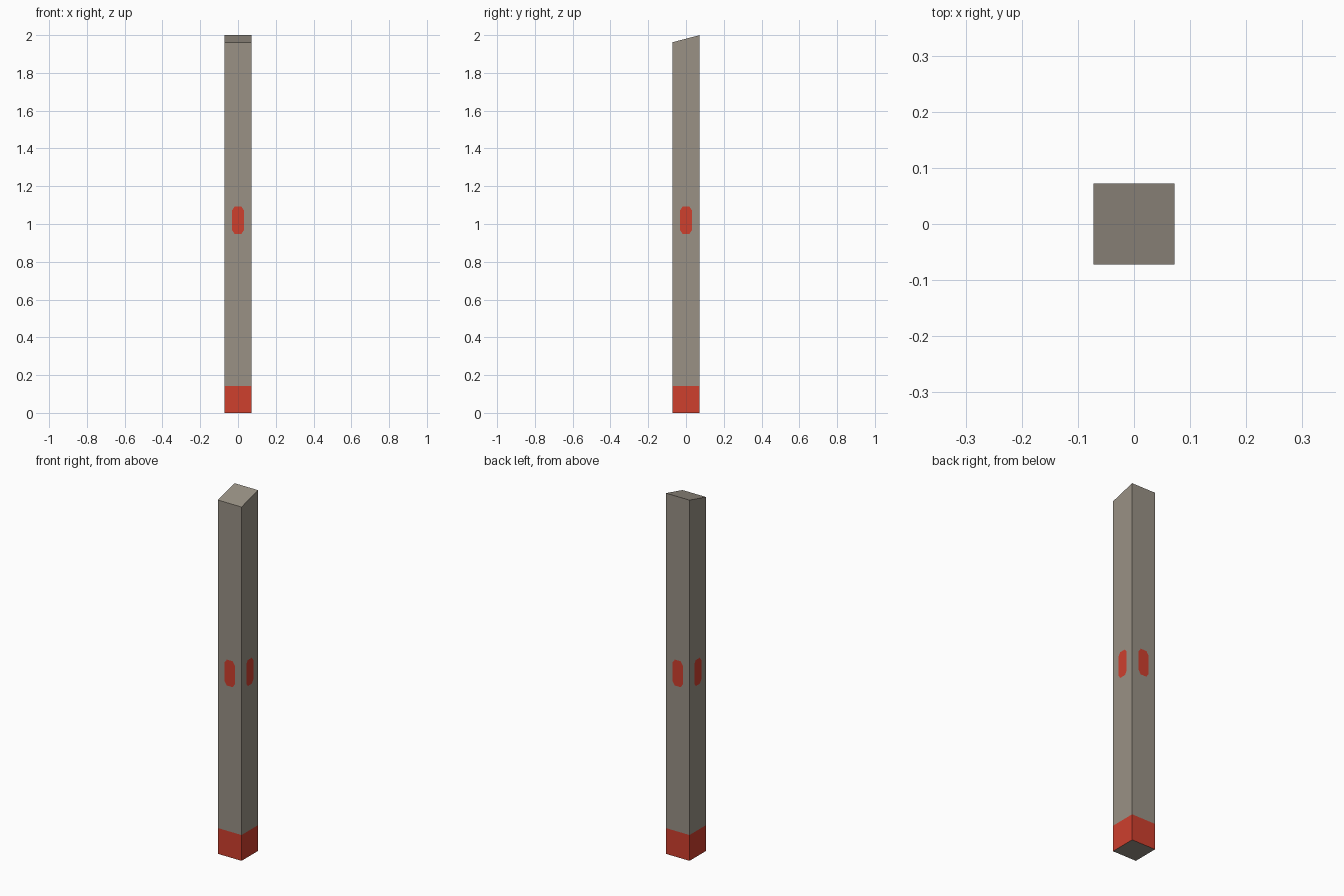
import bpy, bmesh
from mathutils import Matrix, Vector
import math

if "Cube" in bpy.data.objects:
    bpy.data.objects.remove(bpy.data.objects["Cube"])

H = 0.0725                       # half width
BAND = 0.143                     # top of the red base band
FRONT_Z, BACK_Z = 1.962, 2.0     # sloped top


def material(name, rgb):
    m = bpy.data.materials.new(name)
    m.diffuse_color = (*rgb, 1)
    m.use_nodes = True
    m.node_tree.nodes["Principled BSDF"].inputs["Base Color"].default_value = m.diffuse_color
    return m


bm = bmesh.new()


def top_z(y):
    return FRONT_Z + (BACK_Z - FRONT_Z) * (y + H) / (2 * H)


def face(points, mat):
    f = bm.faces.new([bm.verts.new(p) for p in points])
    f.material_index = mat


# four sides, each with a red base band and a red marker cut into the face
for i in range(4):
    rot = Matrix.Rotation(i * math.pi / 2, 3, 'Z')

    def pt(u, z):
        return rot @ Vector((u, -H, z))

    def corner(u):
        p = pt(u, 0)
        p.z = top_z(p.y)
        return p

    lb, rb, lt, rt = pt(-H, BAND), pt(H, BAND), corner(-H), corner(H)
    right = [pt(0.018, 0.948), pt(0.031, 0.967), pt(0.031, 1.073), pt(0.018, 1.092)]
    left = [pt(-0.018, 1.092), pt(-0.031, 1.073), pt(-0.031, 0.967), pt(-0.018, 0.948)]
    face([pt(-H, 0), pt(H, 0), rb, lb], 1)
    face(right + left, 1)
    face([lb, rb, rt] + right[::-1], 0)
    face([lt, lb, right[0]] + left[::-1] + [right[3], rt], 0)

# sloped top and flat underside
ring = [(-H, -H), (H, -H), (H, H), (-H, H)]
face([(x, y, top_z(y)) for x, y in ring], 0)
face([(x, y, 0) for x, y in ring[::-1]], 0)

bmesh.ops.remove_doubles(bm, verts=bm.verts, dist=1e-5)
bmesh.ops.triangulate(bm, faces=bm.faces, ngon_method='EAR_CLIP')
mesh = bpy.data.meshes.new("marker_post")
bm.to_mesh(mesh)
bm.free()
mesh.materials.append(material("weathered grey", (0.32, 0.285, 0.235)))
mesh.materials.append(material("marker red", (0.62, 0.05, 0.027)))
post = bpy.data.objects.new("marker_post", mesh)
bpy.context.collection.objects.link(post)
